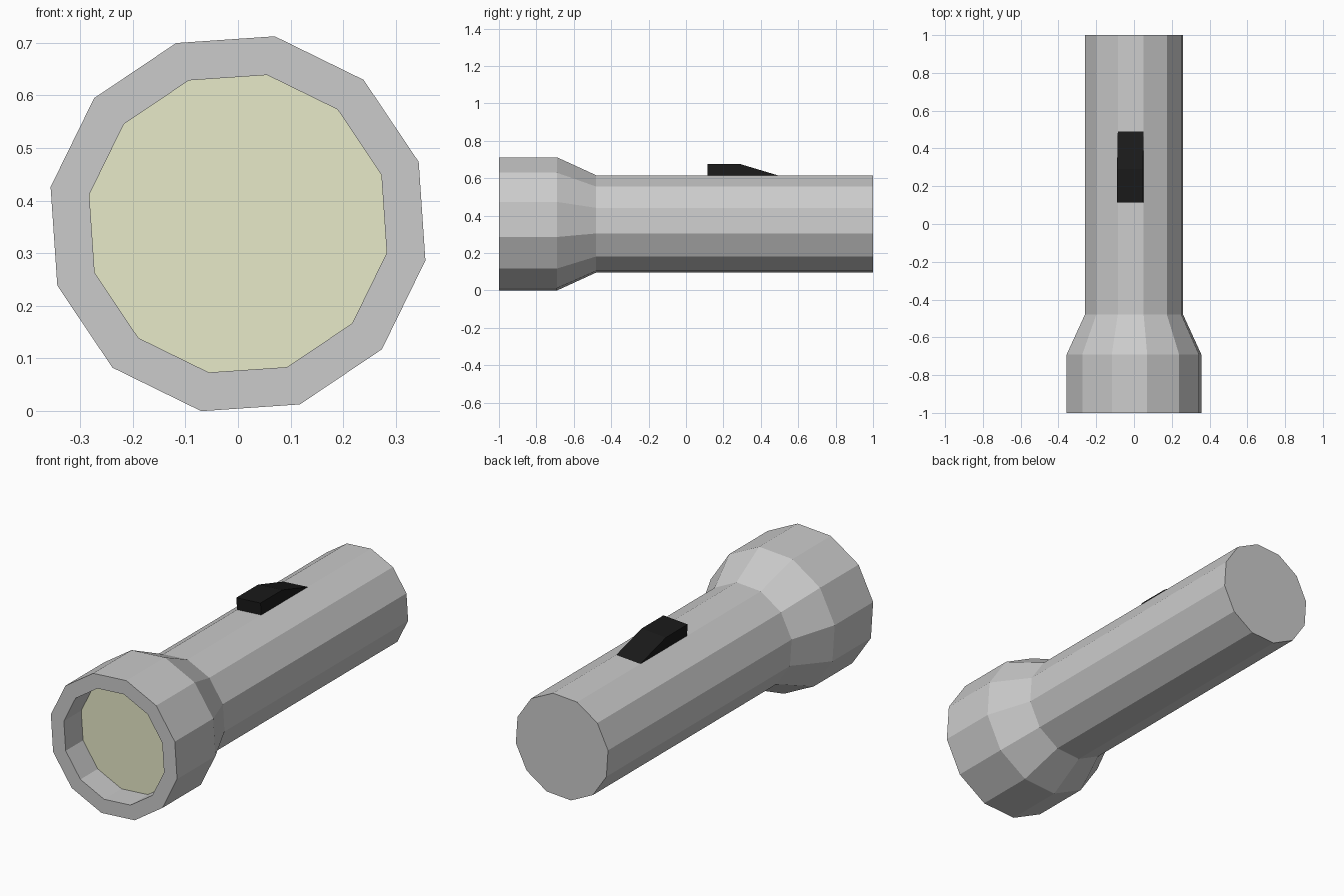
import bpy, bmesh
from math import sin, cos, radians
from mathutils import Matrix, Vector

if "Cube" in bpy.data.objects:
    bpy.data.objects.remove(bpy.data.objects["Cube"])

CZ = 0.356          # height of the torch axis
SIDES = 12
START = 18.9        # angle of the first corner


def ring(bm, r, y):
    angles = [radians(START + 360 / SIDES * i) for i in range(SIDES)]
    return [bm.verts.new((r * cos(a), y, CZ + r * sin(a))) for a in angles]


def finish(bm, name, color=None):
    me = bpy.data.meshes.new(name)
    bm.to_mesh(me)
    bm.free()
    ob = bpy.data.objects.new(name, me)
    bpy.context.collection.objects.link(ob)
    if color:
        mat = bpy.data.materials.new(name)
        mat.diffuse_color = (*color, 1)
        mat.use_nodes = True
        mat.node_tree.nodes["Principled BSDF"].inputs["Base Color"].default_value = mat.diffuse_color
        me.materials.append(mat)
    return ob


# Casing: recess, rim, head, taper and handle as one lathed shell
bm = bmesh.new()
profile = [(0.288, -0.86), (0.288, -1.0), (0.363, -1.0),
           (0.363, -0.69), (0.265, -0.48), (0.265, 1.0)]
rings = [ring(bm, r, y) for r, y in profile]
for a, b in zip(rings, rings[1:]):
    for i in range(SIDES):
        j = (i + 1) % SIDES
        bm.faces.new((a[i], a[j], b[j], b[i]))
bm.faces.new(rings[-1][::-1])
casing = finish(bm, "casing")

# Lens: flat disc at the bottom of the recess, facing the front
bm = bmesh.new()
bm.faces.new(ring(bm, 0.288, -0.86))
lens = finish(bm, "lens", (0.80, 0.82, 0.58))

# Outward normals on the casing (the lens plane closes its open end)
bm = bmesh.new()
bm.from_mesh(casing.data)
bmesh.ops.recalc_face_normals(bm, faces=bm.faces)
bm.to_mesh(casing.data)
bm.free()

# Switch: wedge as wide as the top facet and tilted with it
bm = bmesh.new()
half = 0.265 * sin(radians(15))
base = 0.265 * cos(radians(15))
tilt = Matrix.Translation((0, 0, CZ)) @ Matrix.Rotation(radians(-(START + 75 - 90)), 4, 'Y')
outline = [(0.115, 0), (0.115, 0.06), (0.29, 0.06), (0.49, 0)]
left, right = [[bm.verts.new(tilt @ Vector((x, y, base + h))) for y, h in outline]
               for x in (-half, half)]
bm.faces.new(left)
bm.faces.new(right[::-1])
for i in range(4):
    j = (i + 1) % 4
    bm.faces.new((left[i], right[i], right[j], left[j]))
bmesh.ops.recalc_face_normals(bm, faces=bm.faces)
finish(bm, "switch", (0.01, 0.01, 0.01))
